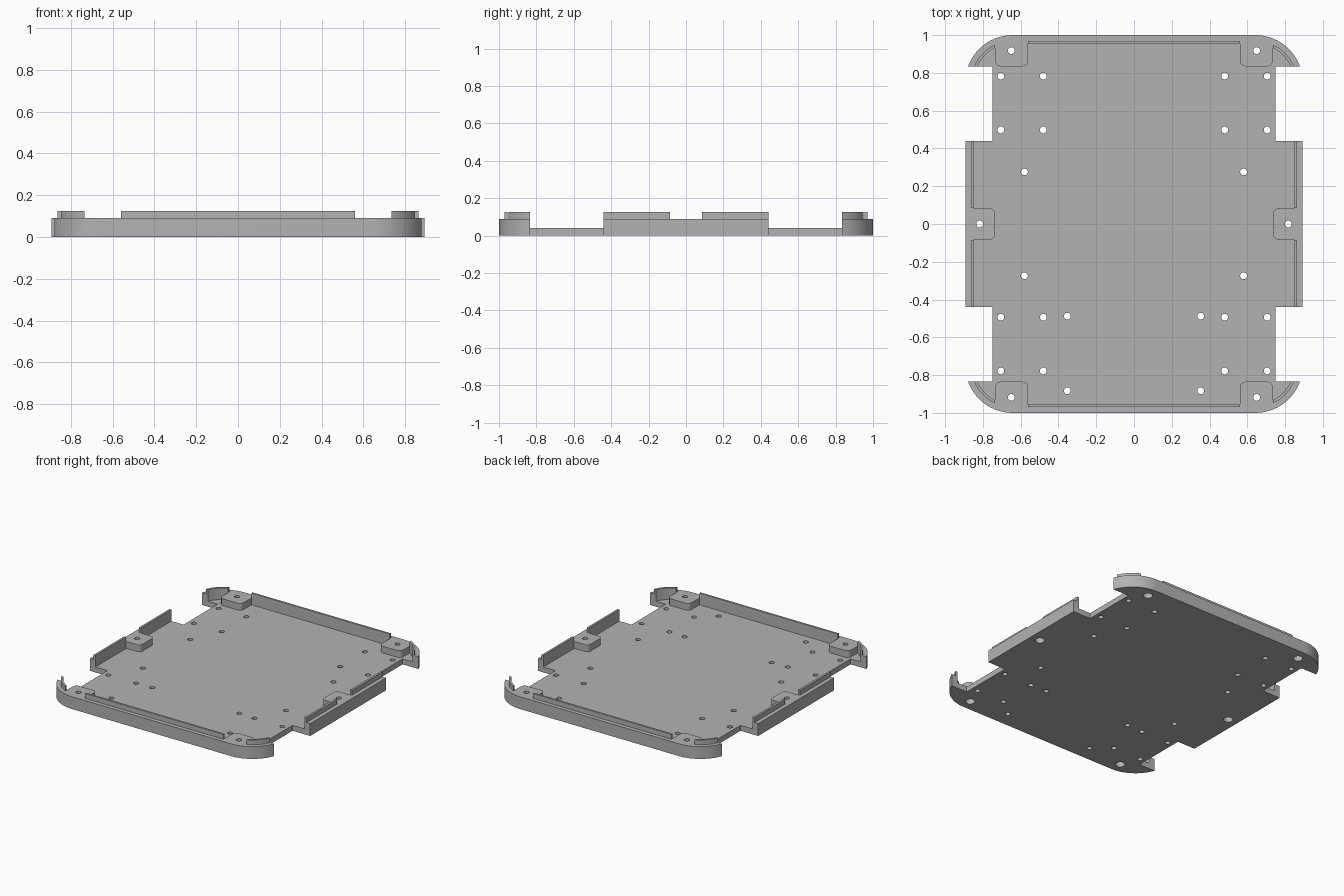
import bpy
import bmesh
from math import sin, cos, pi

if "Cube" in bpy.data.objects:
    bpy.data.objects.remove(bpy.data.objects["Cube"], do_unlink=True)

HX, HY, R = 0.893, 1.0, 0.25          # outer half sizes and corner radius
FLOOR, RIM, LIP = 0.04, 0.09, 0.125   # heights
SIGNS = [(x, y) for x in (-1, 1) for y in (-1, 1)]

grey = bpy.data.materials.new("plain grey")
grey.use_nodes = True
grey.diffuse_color = (0.45, 0.45, 0.45, 1)
grey.node_tree.nodes["Principled BSDF"].inputs["Base Color"].default_value = (0.45, 0.45, 0.45, 1)


def rounded(x0, x1, y0, y1, r, steps=16):
    """Outline of a rectangle with rounded corners."""
    corners = [(x1 - r, y1 - r), (x0 + r, y1 - r), (x0 + r, y0 + r), (x1 - r, y0 + r)]
    return [(cx + r * cos(a), cy + r * sin(a))
            for q, (cx, cy) in enumerate(corners)
            for a in [(q + i / steps) * pi / 2 for i in range(steps + 1)]]


def inset(d):
    return rounded(d - HX, HX - d, d - HY, HY - d, R - d)


def box(x0, x1, y0, y1):
    return [(x0, y0), (x1, y0), (x1, y1), (x0, y1)]


def mirrored_box(sx, sy, x0, x1, y0, y1):
    xs, ys = sorted((sx * x0, sx * x1)), sorted((sy * y0, sy * y1))
    return box(*xs, *ys)


def circle(x, y, r, n=24):
    return [(x + r * cos(i * 2 * pi / n), y + r * sin(i * 2 * pi / n)) for i in range(n)]


def prisms(name, outlines, z0, z1):
    """One object made of upright prisms."""
    bm = bmesh.new()
    for pts in outlines:
        face = bm.faces.new([bm.verts.new((x, y, z0)) for x, y in pts])
        top = bmesh.ops.extrude_face_region(bm, geom=[face])["geom"]
        bmesh.ops.translate(bm, vec=(0, 0, z1 - z0),
                            verts=[v for v in top if isinstance(v, bmesh.types.BMVert)])
    bmesh.ops.recalc_face_normals(bm, faces=bm.faces)
    mesh = bpy.data.meshes.new(name)
    bm.to_mesh(mesh)
    bm.free()
    mesh.materials.append(grey)
    obj = bpy.data.objects.new(name, mesh)
    bpy.context.collection.objects.link(obj)
    return obj


def combine(target, tool, operation="DIFFERENCE"):
    """Apply a boolean and discard the tool."""
    tool.hide_render = True
    mod = target.modifiers.new("boolean", "BOOLEAN")
    mod.operation, mod.solver, mod.object = operation, "EXACT", tool
    bpy.context.view_layer.objects.active = target
    bpy.ops.object.modifier_apply(modifier=mod.name)
    bpy.data.objects.remove(tool, do_unlink=True)


# Rim block with the raised inner lip
tray = prisms("tray", [inset(0)], 0, RIM)
combine(tray, prisms("lip", [inset(0.03)], 0.01, LIP), "UNION")

# Pocket, leaving screw bosses at the corners and side middles
pocket = prisms("pocket", [inset(0.045)], FLOOR, 0.3)
bosses = []
for sx, sy in SIGNS:
    xs, ys = sorted((sx * 0.56, sx * 0.735)), sorted((sy * 0.835, sy * 1.1))
    bosses.append(rounded(*xs, *ys, 0.03, 6))
for sx in (-1, 1):
    bosses.append(rounded(*sorted((sx * 0.735, sx * 1.0)), -0.083, 0.083, 0.03, 6))
combine(pocket, prisms("boss", bosses, 0, RIM))
combine(tray, pocket)

# Lip gaps over the bosses
gaps = [mirrored_box(sx, sy, 0.56, 0.735, 0.8, 1.1) for sx, sy in SIGNS]
gaps += [mirrored_box(sx, 1, 0.7, 1.1, -0.086, 0.086) for sx in (-1, 1)]
combine(tray, prisms("lip_gaps", gaps, RIM, 0.4))

# Open notches in the long sides
notches = [mirrored_box(sx, sy, 0.75, 1.2, 0.44, 0.835) for sx, sy in SIGNS]
combine(tray, prisms("notches", notches, -0.1, 0.5))

# Screw holes
boss_spots = [(0.65, 0.918), (0.65, -0.918), (0.817, 0)]
spots = boss_spots + [(x, y) for x in (0.48, 0.705) for y in (-0.778, -0.493, 0.498, 0.783)]
spots += [(0.58, 0.276), (0.58, -0.274), (0.353, -0.488), (0.353, -0.883)]
holes = [circle(s * x, y, 0.018) for x, y in spots for s in (-1, 1)]
combine(tray, prisms("holes", holes, -0.1, 0.5))

# Wider recesses for screw heads under the bosses
recesses = [circle(s * x, y, 0.032) for x, y in boss_spots for s in (-1, 1)]
combine(tray, prisms("recesses", recesses, -0.1, 0.05))

# Smooth curves, sharp edges
bpy.ops.object.select_all(action="DESELECT")
tray.select_set(True)
bpy.context.view_layer.objects.active = tray
bpy.ops.object.shade_smooth_by_angle(angle=pi / 6)
